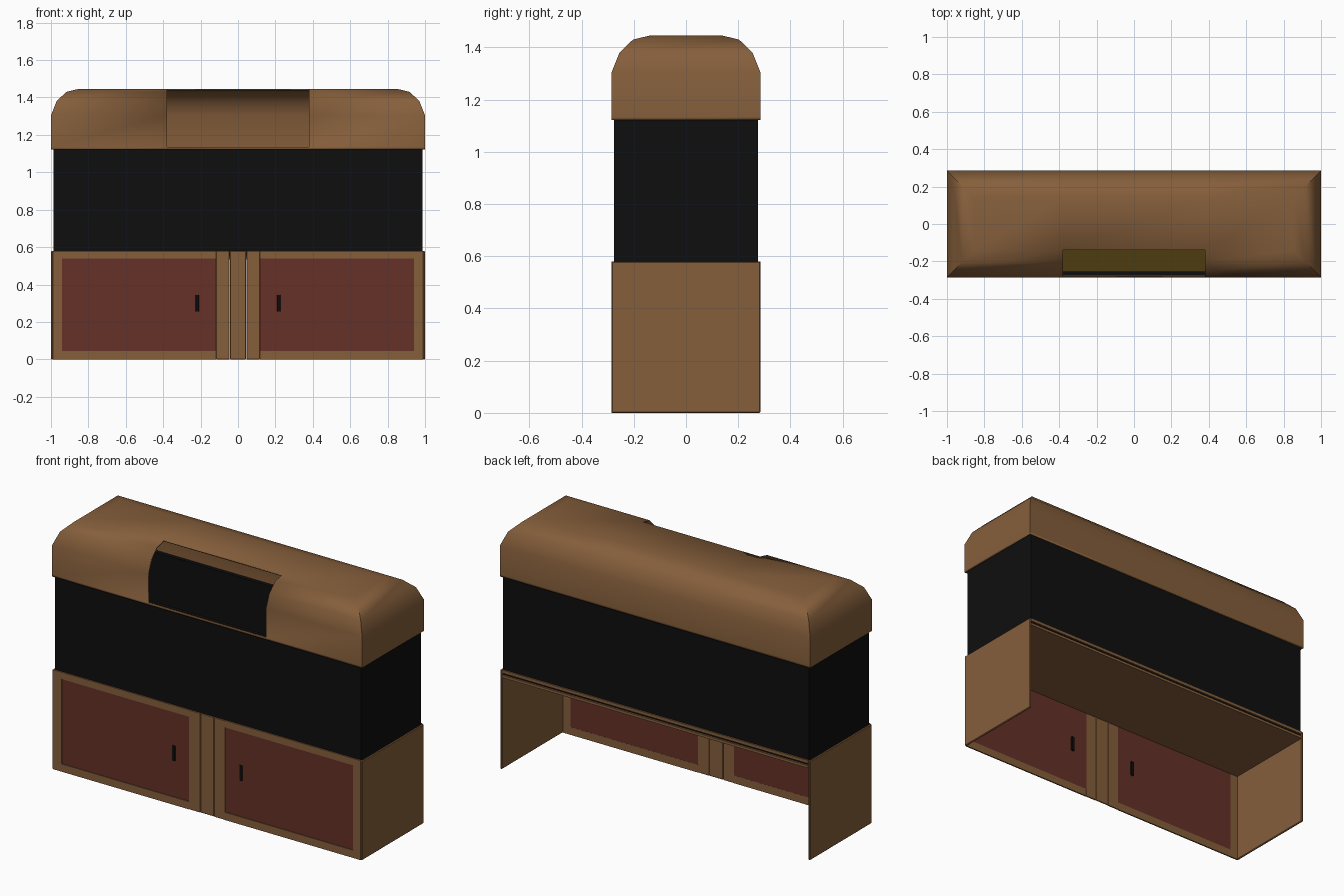
import bpy, bmesh
from mathutils import Vector

if "Cube" in bpy.data.objects:
    bpy.data.objects.remove(bpy.data.objects["Cube"])


def material(name, rgb):
    m = bpy.data.materials.new(name)
    m.diffuse_color = (*rgb, 1)
    m.use_nodes = True
    m.node_tree.nodes["Principled BSDF"].inputs["Base Color"].default_value = m.diffuse_color
    return m


WOOD = material("brown wood", (0.235, 0.113, 0.044))
RED = material("dark red panel", (0.128, 0.031, 0.021))
BLACK = material("black", (0.0045, 0.0045, 0.0045))
SAND = material("olive sand", (0.075, 0.046, 0.0055))


def add(name, bm, mat):
    me = bpy.data.meshes.new(name)
    bm.to_mesh(me)
    bm.free()
    me.materials.append(mat)
    ob = bpy.data.objects.new(name, me)
    bpy.context.collection.objects.link(ob)
    return ob


def box(name, x, y, z, mat, bevel=0.0):
    bm = bmesh.new()
    bmesh.ops.create_cube(bm, size=1)
    for v in bm.verts:
        v.co = Vector([r[0] if c < 0 else r[1] for c, r in zip(v.co, (x, y, z))])
    ob = add(name, bm, mat)
    if bevel:
        b = ob.modifiers.new("Bevel", "BEVEL")
        b.width, b.segments = bevel, 1
    return ob


W, D, H = 1.0, 0.285, 0.58      # half width, half depth, stand height
FRONT = (-D, -0.277)

# stand: side panels, framed doors and handles, one per side
for s, side in ((-1, "left"), (1, "right")):
    def span(a, b):
        return tuple(sorted((s * a, s * b)))
    box(side + "_side_panel", span(0.988, W), (-D, D), (0, H), WOOD, 0.004)
    box(side + "_door_outer_stile", span(0.94, 0.99), FRONT, (0, H), WOOD)
    box(side + "_door_inner_stile", span(0.045, 0.117), FRONT, (0, H), WOOD, 0.002)
    box(side + "_door_bottom_rail", span(0.117, 0.94), FRONT, (0, 0.045), WOOD)
    box(side + "_door_top_rail", span(0.117, 0.94), FRONT, (0.54, H), WOOD)
    box(side + "_door_panel", span(0.115, 0.942), (-0.281, -0.2775), (0.043, 0.542), RED)
    box(side + "_door_handle", span(0.208, 0.227), (-0.2848, -0.270), (0.255, 0.345), BLACK, 0.002)
box("centre_post", (-0.044, 0.044), (-0.284, -0.277), (0, H), WOOD, 0.003)

# stand: shelf carrying the tank and thin rear rim
box("shelf", (-0.988, 0.988), (-0.277, D), (0.535, 0.55), WOOD)
box("rear_rim", (-0.988, 0.988), (0.2765, D), (0.562, H), WOOD)

# tank: open black box
TX, TY, T, Z0, Z1 = 0.986, 0.2765, 0.022, 0.551, 1.135
for s, a, b in ((-1, "left", "front"), (1, "right", "back")):
    xs = tuple(sorted((s * (TX - T), s * TX)))
    ys = tuple(sorted((s * (TY - T), s * TY)))
    box("tank_%s_wall" % a, xs, (-TY + T, TY - T), (Z0, Z1), BLACK)
    box("tank_%s_wall" % b, (-TX, TX), ys, (Z0, Z1), BLACK)
box("tank_sand", (-TX + T, TX - T), (-TY + T, TY - T), (Z0, 0.60), SAND)

# hood: rectangular rings stepping inward over a rounded profile
profile = [(0, 1.122), (0, 1.305), (0.03, 1.38), (0.082, 1.43), (0.145, 1.445)]
bm = bmesh.new()
rings = []
for i, z in profile:
    x, y = W - i, D - i
    rings.append([bm.verts.new(p) for p in ((-x, -y, z), (x, -y, z), (x, y, z), (-x, y, z))])
for lo, hi in zip(rings, rings[1:]):
    for k in range(4):
        n = (k + 1) % 4
        bm.faces.new((lo[k], lo[n], hi[n], hi[k]))
bm.faces.new(rings[-1])

# hood: feeding opening cut in the front
OPEN_X, OPEN_Z = 0.38, 1.134
for co, no in (((OPEN_X, 0, 0), (1, 0, 0)), ((-OPEN_X, 0, 0), (1, 0, 0)), ((0, 0, OPEN_Z), (0, 0, 1))):
    bmesh.ops.bisect_plane(bm, geom=bm.verts[:] + bm.edges[:] + bm.faces[:],
                           plane_co=co, plane_no=no)
gone = []
for f in bm.faces:
    c = f.calc_center_median()
    if abs(c.x) < OPEN_X and c.y < -0.141 and c.z > OPEN_Z:
        gone.append(f)
bmesh.ops.delete(bm, geom=gone, context="FACES")
hood = add("hood", bm, WOOD)
bpy.context.view_layer.objects.active = hood
hood.select_set(True)
bpy.ops.object.shade_smooth_by_angle(angle=0.75)
sol = hood.modifiers.new("Shell", "SOLIDIFY")
sol.thickness, sol.offset = 0.008, -1
